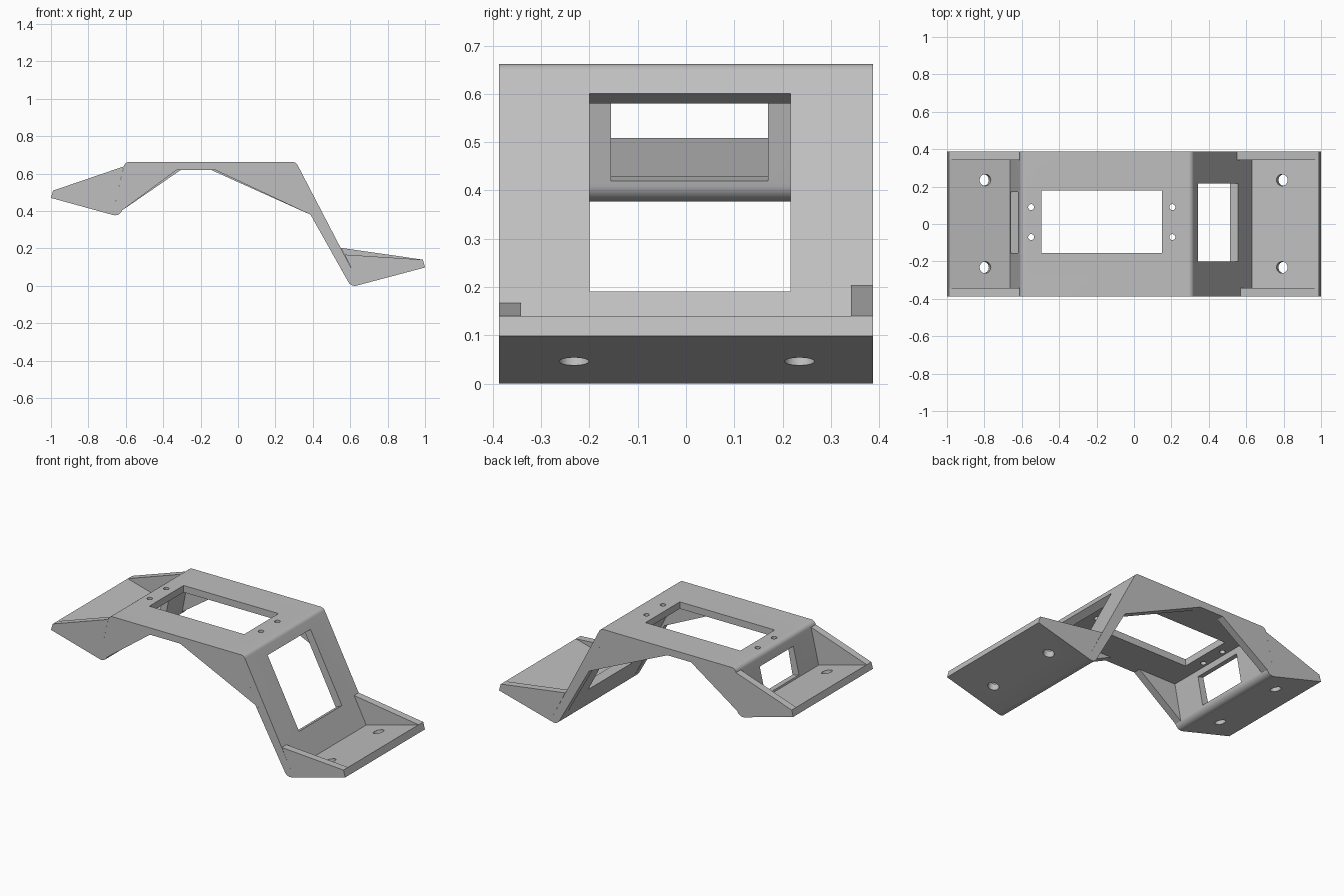
import bpy, bmesh, math
from mathutils import Vector

cube = bpy.data.objects.get("Cube")
if cube:
    bpy.data.objects.remove(cube, do_unlink=True)

HALF = 0.387      # half depth of the bracket
RIB = 0.045       # rib thickness

grey = bpy.data.materials.new("plain_grey")
grey.use_nodes = True
colour = (0.52, 0.52, 0.52, 1)
grey.diffuse_color = colour
grey.node_tree.nodes["Principled BSDF"].inputs["Base Color"].default_value = colour


def rounded(points, steps=8):
    """Replace each corner (x, z, radius) by an arc."""
    out = []
    for i, (x, z, r) in enumerate(points):
        p = Vector((x, z))
        if not r:
            out.append(p)
            continue
        a = (Vector(points[i - 1][:2]) - p).normalized()
        b = (Vector(points[(i + 1) % len(points)][:2]) - p).normalized()
        half = a.angle(b) / 2
        centre = p + (a + b).normalized() * r / math.sin(half)
        start = p + a * r / math.tan(half) - centre
        end = p + b * r / math.tan(half) - centre
        for k in range(steps + 1):
            out.append(centre + start.lerp(end, k / steps).normalized() * r)
    return out


def extrude(name, outline, y0, y1):
    """Extrude an x-z outline from y0 to y1."""
    bm = bmesh.new()
    face = bm.faces.new([bm.verts.new((p[0], y0, p[1])) for p in outline])
    side = bmesh.ops.extrude_face_region(bm, geom=[face])["geom"]
    moved = [v for v in side if isinstance(v, bmesh.types.BMVert)]
    bmesh.ops.translate(bm, verts=moved, vec=(0, y1 - y0, 0))
    bmesh.ops.recalc_face_normals(bm, faces=bm.faces)
    mesh = bpy.data.meshes.new(name)
    bm.to_mesh(mesh)
    bm.free()
    mesh.materials.append(grey)
    obj = bpy.data.objects.new(name, mesh)
    bpy.context.collection.objects.link(obj)
    return obj


def cut(body, cutter):
    """Subtract the cutter from the body, then delete it."""
    cutter.hide_render = True
    cutter.data.materials.append(grey)
    mod = body.modifiers.new("cut", "BOOLEAN")
    mod.object = cutter
    mod.solver = "EXACT"
    bpy.context.view_layer.objects.active = body
    bpy.ops.object.modifier_apply(modifier=mod.name)
    bpy.data.objects.remove(cutter, do_unlink=True)


def window(body, x, z, length, y0, y1, tilt):
    bpy.ops.mesh.primitive_cube_add(size=1, location=(x, (y0 + y1) / 2, z),
                                    rotation=(0, math.radians(tilt), 0))
    box = bpy.context.object
    box.scale = (length, y1 - y0, 0.2)
    cut(body, box)


def hole(body, x, y, z, radius, tilt):
    bpy.ops.mesh.primitive_cylinder_add(vertices=32, radius=radius, depth=0.14,
                                        location=(x, y, z),
                                        rotation=(0, math.radians(tilt), 0))
    cut(body, bpy.context.object)


# Bent plate: left foot, left leg, top, right leg, right foot
plate = extrude("bent_plate", rounded([
    (-0.989, 0.509, 0), (-0.662, 0.419, 0), (-0.605, 0.662, 0.03),
    (0.31, 0.662, 0.03), (0.632, 0.043, 0), (0.988, 0.14, 0),
    (1.0, 0.098, 0), (0.604, -0.007, 0.04), (0.28, 0.62, 0),
    (-0.577, 0.62, 0), (-0.626, 0.367, 0.04), (-1.0, 0.47, 0),
]), -HALF, HALF)

# Windows in the top and both legs
window(plate, -0.172, 0.64, 0.645, -0.155, 0.178, 0)
window(plate, 0.435, 0.389, 0.463, -0.2, 0.216, 62.4)
window(plate, -0.617, 0.507, 0.17, -0.155, 0.17, -77)

# Small screw holes in the top, larger ones in the feet
for x in (-0.55, 0.205):
    for y in (-0.07, 0.09):
        hole(plate, x, y, 0.64, 0.016, 0)
for y in (-0.232, 0.235):
    hole(plate, 0.797, y, 0.066, 0.031, -15)
    hole(plate, -0.801, y, 0.436, 0.031, 15.4)

bpy.ops.object.select_all(action="DESELECT")
plate.select_set(True)
bpy.context.view_layer.objects.active = plate
bpy.ops.object.shade_smooth_by_angle(angle=math.radians(25))

# Side ribs: (side, y range, inner rib offset, foot rib top corner)
for side, y0, y1, trim, corner in (
        ("front", -HALF, RIB - HALF, 0.022, (0.569, 0.167)),
        ("back", HALF - RIB, HALF, 0, (0.55, 0.203))):
    extrude(side + "_left_foot_rib",
            [(-0.989, 0.509), (-0.611, 0.638), (-0.662, 0.419)], y0, y1)
    extrude(side + "_left_inner_rib",
            [(-0.619, 0.404), (-0.577, 0.62), (-0.305 - trim, 0.62)], y0, y1)
    extrude(side + "_right_inner_rib",
            [(-0.145 + trim, 0.62), (0.28, 0.62), (0.59, 0.02), (0.388, 0.38)], y0, y1)
    extrude(side + "_right_foot_rib",
            [corner, (0.988, 0.14), (0.632, 0.043)], y0, y1)
